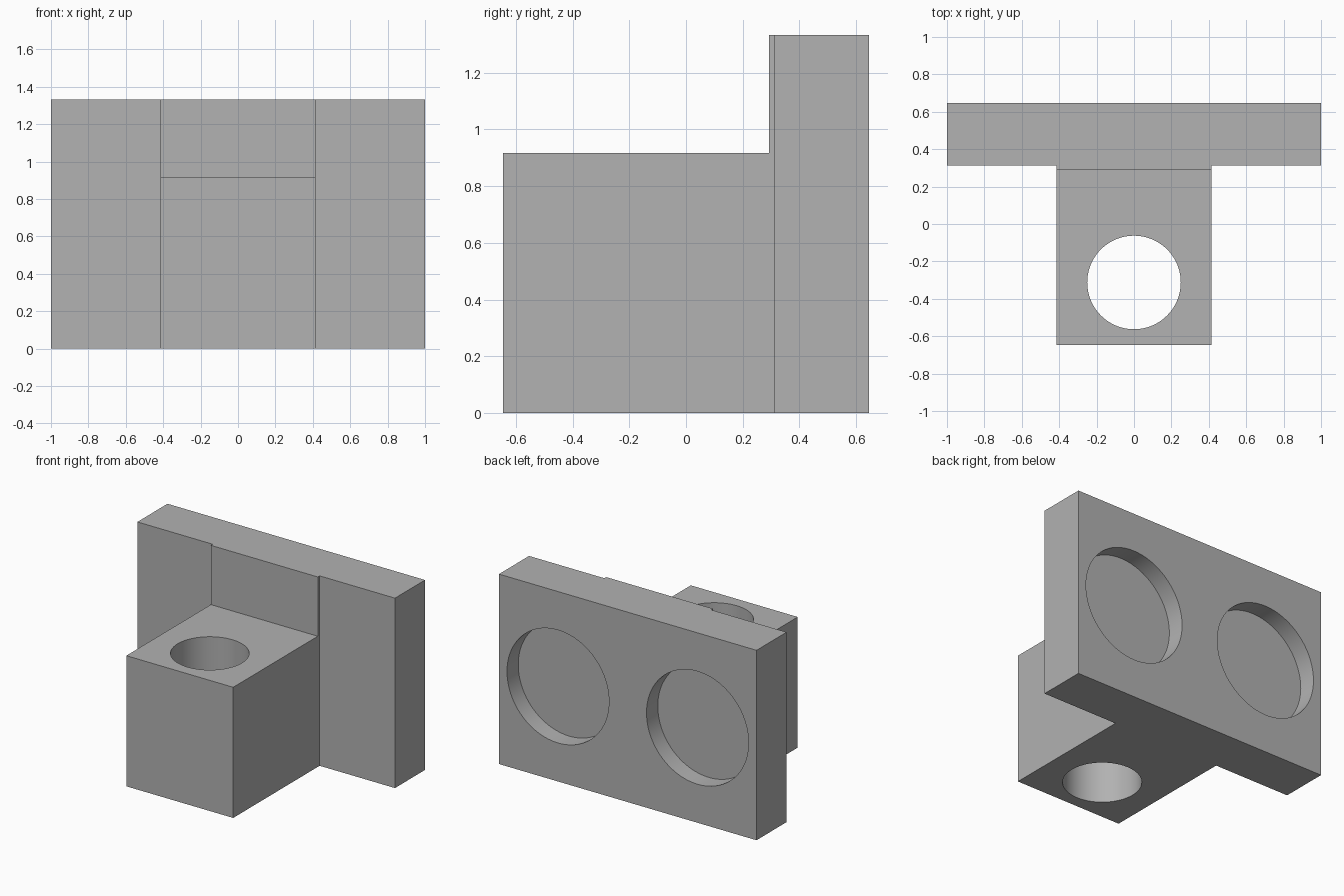
import bpy
import bmesh
import math
from mathutils import Matrix

if "Cube" in bpy.data.objects:
    bpy.data.objects.remove(bpy.data.objects["Cube"])

# Main dimensions
HEIGHT = 1.333
BLOCK_TOP = 0.917
HALF_BLOCK = 0.415
FRONT, BACK = -0.646, 0.646
PLATE_FRONT = 0.3125
PAD_FRONT = 0.292
RECESS_DEPTH = 0.125

grey = bpy.data.materials.new("plain_grey")
grey.use_nodes = True
colour = (0.445, 0.445, 0.445, 1)
grey.diffuse_color = colour
grey.node_tree.nodes["Principled BSDF"].inputs["Base Color"].default_value = colour


def add_object(name, bm):
    mesh = bpy.data.meshes.new(name)
    bmesh.ops.recalc_face_normals(bm, faces=bm.faces)
    bm.to_mesh(mesh)
    bm.free()
    mesh.materials.append(grey)
    obj = bpy.data.objects.new(name, mesh)
    bpy.context.collection.objects.link(obj)
    return obj


def cylinder(name, radius, depth, matrix):
    bm = bmesh.new()
    bmesh.ops.create_cone(bm, cap_ends=True, segments=96, radius1=radius,
                          radius2=radius, depth=depth, matrix=matrix)
    return add_object(name, bm)


def cut(target, cutter):
    mod = target.modifiers.new(cutter.name, 'BOOLEAN')
    mod.operation = 'DIFFERENCE'
    mod.solver = 'EXACT'
    mod.object = cutter
    bpy.context.view_layer.objects.active = target
    bpy.ops.object.modifier_apply(modifier=mod.name)
    bpy.data.objects.remove(cutter)


# T-shaped body: wide back plate with a block in front
half = [(HALF_BLOCK, FRONT), (HALF_BLOCK, PLATE_FRONT), (1, PLATE_FRONT), (1, BACK)]
outline = half + [(-x, y) for x, y in reversed(half)]
bm = bmesh.new()
base = bm.faces.new([bm.verts.new((x, y, 0)) for x, y in outline])
top = bmesh.ops.extrude_face_region(bm, geom=[base])["geom"]
bmesh.ops.translate(bm, vec=(0, 0, HEIGHT),
                    verts=[v for v in top if isinstance(v, bmesh.types.BMVert)])
body = add_object("bracket_body", bm)

# Step that lowers the block and leaves a thin pad on the plate
bm = bmesh.new()
size_y = PAD_FRONT + 1
bmesh.ops.create_cube(bm, size=1, matrix=Matrix.Translation(
    (0, PAD_FRONT - size_y / 2, BLOCK_TOP + 0.5)) @ Matrix.Diagonal((2, size_y, 1, 1)))
cut(body, add_object("step_cutter", bm))

# Vertical through hole in the block
cut(body, cylinder("hole_cutter", 0.25, 4, Matrix.Translation((0, -0.3125, 0.5))))

# Two round recesses in the back
for side in (-1, 1):
    place = Matrix.Translation((side * 0.5417, BACK, HEIGHT / 2))
    turn = Matrix.Rotation(math.pi / 2, 4, 'X')
    cut(body, cylinder("recess_cutter", 0.396, 2 * RECESS_DEPTH, place @ turn))

# Smooth round walls, sharp edges
bpy.ops.object.select_all(action='DESELECT')
body.select_set(True)
bpy.context.view_layer.objects.active = body
bpy.ops.object.shade_smooth_by_angle(angle=math.radians(30))
